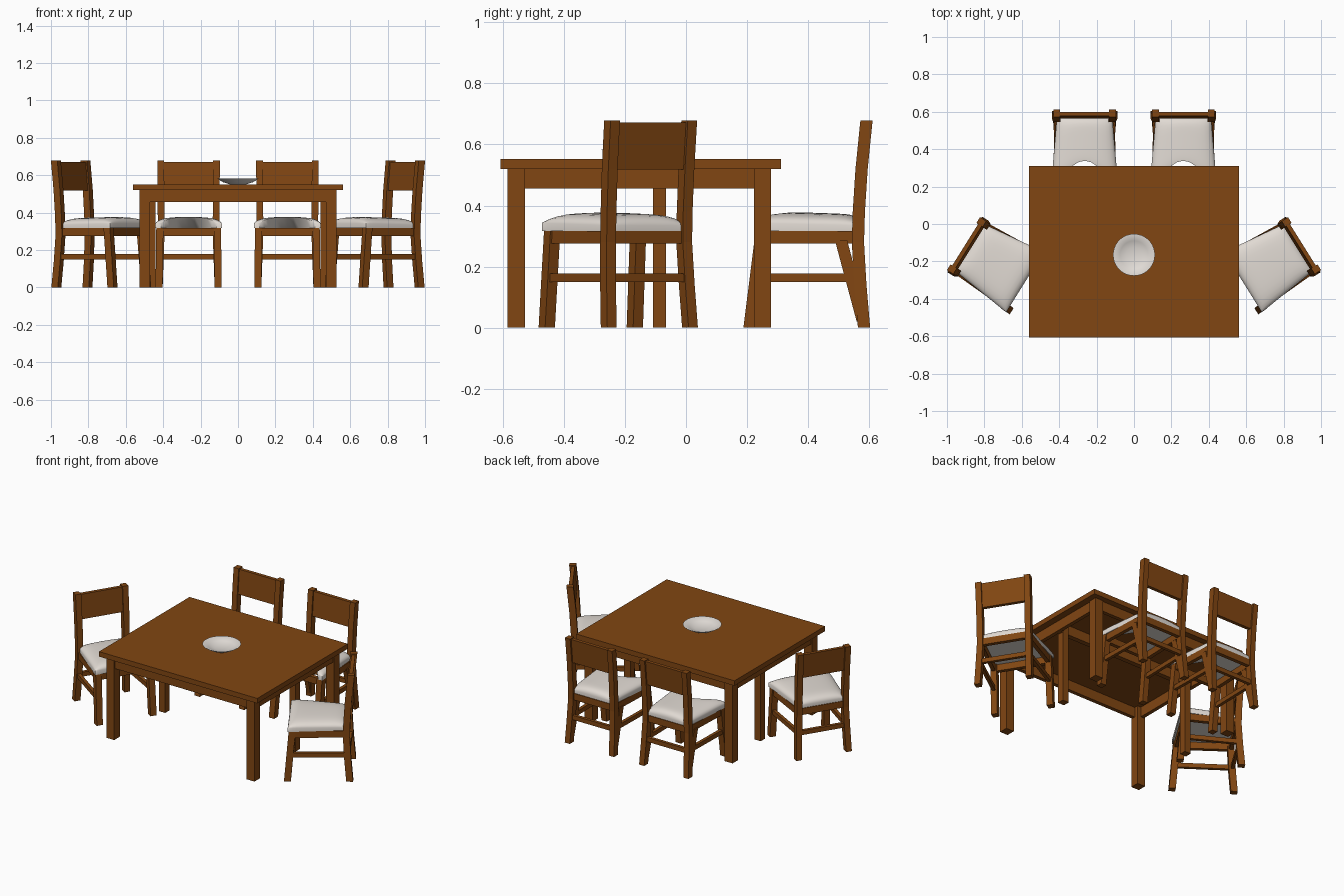
import bpy, bmesh, math
from mathutils import Matrix

if "Cube" in bpy.data.objects:
    bpy.data.objects.remove(bpy.data.objects["Cube"])


def material(name, rgb):
    m = bpy.data.materials.new(name)
    m.diffuse_color = (*rgb, 1)
    m.use_nodes = True
    m.node_tree.nodes["Principled BSDF"].inputs["Base Color"].default_value = m.diffuse_color
    return m


WOOD = material("brown wood", (0.22, 0.061, 0.006))
FABRIC = material("cream fabric", (0.75, 0.70, 0.65))
CERAMIC = material("white ceramic", (0.76, 0.72, 0.68))


def finish(name, bm, mat, place=Matrix(), smooth=None):
    bmesh.ops.recalc_face_normals(bm, faces=bm.faces[:])
    me = bpy.data.meshes.new(name)
    bm.to_mesh(me)
    bm.free()
    me.materials.append(mat)
    ob = bpy.data.objects.new(name, me)
    bpy.context.collection.objects.link(ob)
    ob.matrix_world = place
    if smooth:
        bpy.context.view_layer.objects.active = ob
        ob.select_set(True)
        bpy.ops.object.shade_smooth_by_angle(angle=math.radians(smooth))
        ob.select_set(False)
    return ob


def box(name, x0, x1, y0, y1, z0, z1, place=Matrix()):
    bm = bmesh.new()
    bmesh.ops.create_cube(bm, size=1)
    for v in bm.verts:
        v.co = ((x0 + x1) / 2 + v.co.x * (x1 - x0),
                (y0 + y1) / 2 + v.co.y * (y1 - y0),
                (z0 + z1) / 2 + v.co.z * (z1 - z0))
    return finish(name, bm, WOOD, place)


def loft(name, path, hx, hy, place=Matrix(), hz=None):
    """Bar through the points; upright by default, lying along y if hz is given."""
    bm = bmesh.new()
    rings = []
    for x, y, z in path:
        ring = []
        for a, b in ((-1, -1), (1, -1), (1, 1), (-1, 1)):
            off = (a * hx, 0, b * hz) if hz else (a * hx, b * hy, 0)
            ring.append(bm.verts.new((x + off[0], y + off[1], z + off[2])))
        rings.append(ring)
    for r, s in zip(rings, rings[1:]):
        for i in range(4):
            bm.faces.new((r[i], r[(i + 1) % 4], s[(i + 1) % 4], s[i]))
    bm.faces.new(rings[0])
    bm.faces.new(rings[-1])
    return finish(name, bm, WOOD, place)


def cushion(name, wf, notch, place):
    n = 16
    bm = bmesh.new()
    grids = []
    for top in (True, False):
        g = []
        for j in range(n + 1):
            row = []
            for i in range(n + 1):
                u = math.sin((i / n - 0.5) * math.pi)
                v = math.sin((j / n - 0.5) * math.pi)
                t = (v + 1) / 2                       # 0 front, 1 back
                arc = max(0, 1 - (u / 0.78) ** 2) if notch else 0
                yf = -0.36 + arc * (0.115 if top else 0.19)
                y = yf + (-0.012 - yf) * t
                w = wf + (0.148 - wf) * (y + 0.36) / 0.348
                z = 0.317
                if top:
                    vv = v if v > 0 else v * (1 - 0.3 * arc)
                    dome = max(0, (1 - u ** 6) * (1 - vv ** 6)) ** 0.5
                    z += 0.026 + dome * (0.028 + 0.008 * (1 - u * u)) - 0.008 * t
                row.append(bm.verts.new((u * w, y, z)))
            g.append(row)
        for j in range(n):
            for i in range(n):
                bm.faces.new((g[j][i], g[j][i + 1], g[j + 1][i + 1], g[j + 1][i]))
        grids.append(g)

    def rim(g):
        return (g[0][:-1] + [r[n] for r in g[:-1]] + g[n][:0:-1]
                + [r[0] for r in g[:0:-1]])
    a, b = rim(grids[0]), rim(grids[1])
    for i in range(len(a)):
        k = (i + 1) % len(a)
        bm.faces.new((a[i], a[k], b[k], b[i]))
    finish(name, bm, FABRIC, place, 50)


def chair(tag, x, y, angle, wf, back_row):
    """Local frame: origin on the floor between the back legs, front is -y."""
    P = Matrix.Translation((x, y, 0)) @ Matrix.Rotation(math.radians(angle), 4, 'Z')
    fx = wf - 0.02
    fy = -0.362 if not back_row else -0.375
    for s in (-1, 1):
        side = tag + ("_left" if s < 0 else "_right")
        # curved back post and front leg
        loft(side + "_back_post",
             [(s * 0.157, 0, 0), (s * 0.152, -0.012, 0.14), (s * 0.147, -0.02, 0.28),
              (s * 0.147, -0.017, 0.38), (s * 0.148, -0.008, 0.52), (s * 0.149, 0.008, 0.678)],
             0.018, 0.02, P)
        loft(side + "_front_leg", [(s * fx, fy, 0), (s * (fx - 0.004), -0.335, 0.317)],
             0.019, 0.02, P)
        # seat side rail and low stretcher
        loft(side + "_seat_rail", [(s * (fx - 0.002), -0.335, 0.296), (s * 0.145, -0.02, 0.296)],
             0.012, 0, P, 0.021)
        loft(side + "_stretcher", [(s * fx, -0.345, 0.164), (s * 0.151, -0.01, 0.164)],
             0.01, 0, P, 0.014)
        if back_row:
            loft(side + "_brace", [(s * 0.155, -0.004, 0.02), (s * 0.15, -0.075, 0.285)],
                 0.014, 0.02, P)
    box(tag + "_front_rail", -fx, fx, -0.349, -0.325, 0.275, 0.317, P)
    box(tag + "_back_rail", -0.145, 0.145, -0.032, -0.008, 0.275, 0.317, P)
    box(tag + "_back_stretcher", -0.15, 0.15, -0.02, 0, 0.15, 0.178, P)
    # backrest panel follows the lean of the posts
    loft(tag + "_backrest", [(0, -0.008, 0.518), (0, 0.006, 0.672)], 0.14, 0.011, P)
    cushion(tag + "_seat_cushion", wf, back_row, P)


# Table
TX, Y0, Y1 = 0.562, -0.607, 0.311
box("table_top", -TX, TX, Y0, Y1, 0.52, 0.552)
for s in (-1, 1):
    for yc, nm in ((-0.556, "front"), (0.251, "back")):
        box("table_leg_" + nm, s * 0.498 - 0.028, s * 0.498 + 0.028,
            yc - 0.028, yc + 0.028, 0, 0.521)
    box("table_side_apron", s * 0.507 - 0.012, s * 0.507 + 0.012, -0.54, 0.24, 0.456, 0.521)
    box("table_middle_leg", s * 0.463 - 0.022, s * 0.463 + 0.022, -0.108, -0.065, 0, 0.5)
for yc in (-0.565, 0.26):
    box("table_long_apron", -0.49, 0.49, yc - 0.012, yc + 0.012, 0.456, 0.521)
box("table_cross_beam", -0.5, 0.5, -0.102, -0.071, 0.458, 0.521)

# Chairs: two along the back, one turned at each end
for s, nm in ((-1, "left"), (1, "right")):
    chair("back_" + nm + "_chair", s * 0.264, 0.583, 0, 0.178, True)
    chair("end_" + nm + "_chair", s * 0.888, -0.12, -s * 58, 0.19, False)

# Bowl: lathed wall with a thin rim
bm = bmesh.new()
profile = [(0, 0.552), (0.045, 0.552), (0.08, 0.563), (0.112, 0.583),
           (0.107, 0.584), (0.075, 0.568), (0.042, 0.558), (0, 0.557)]
vs = [bm.verts.new((r, 0, z)) for r, z in profile]
es = [bm.edges.new(p) for p in zip(vs, vs[1:])]
bmesh.ops.spin(bm, geom=vs + es, cent=(0, 0, 0), axis=(0, 0, 1),
               angle=math.tau, steps=36)
bmesh.ops.remove_doubles(bm, verts=bm.verts[:], dist=0.0002)
finish("bowl", bm, CERAMIC, Matrix.Translation((0, -0.165, 0)), 40)
